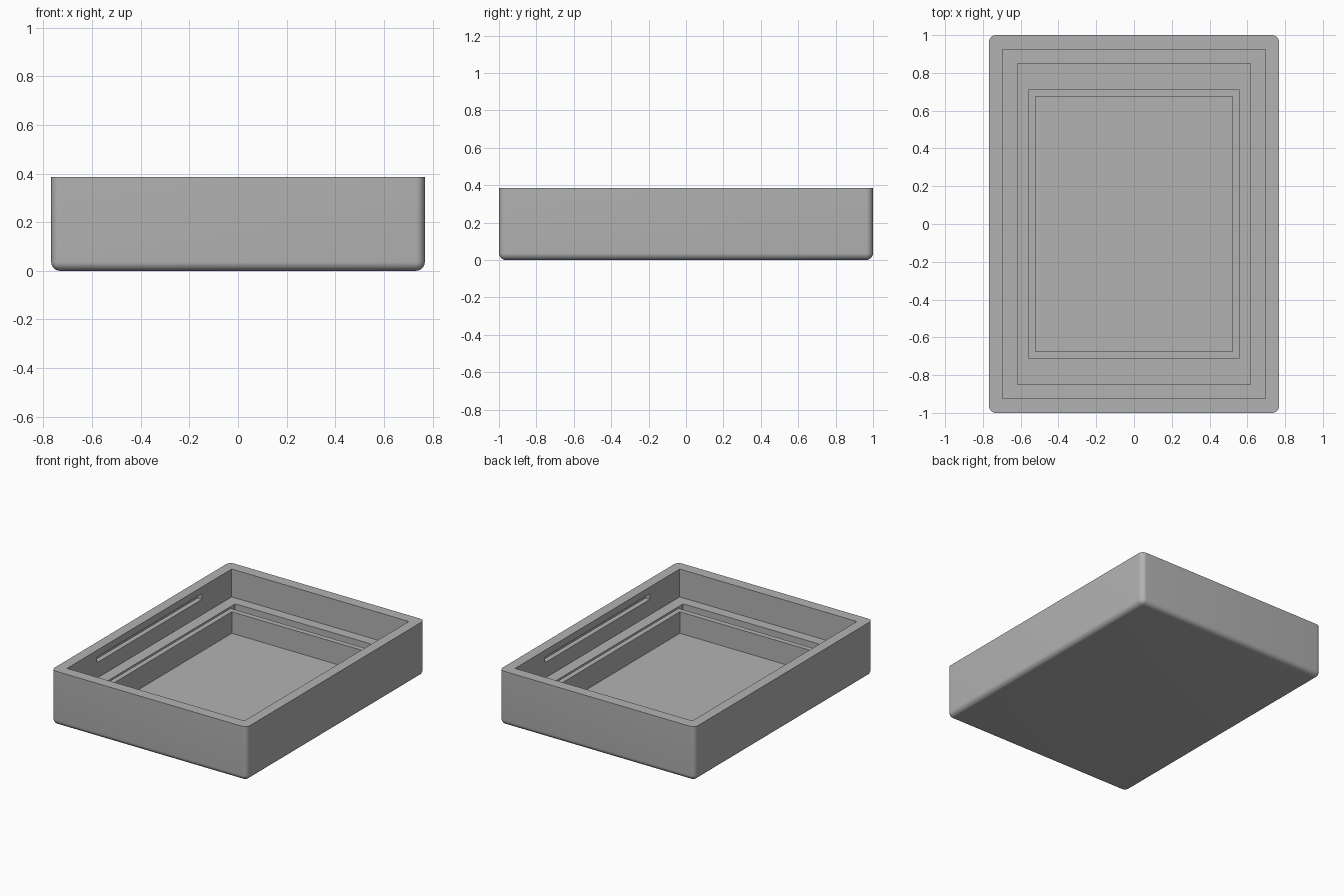
import bpy
import bmesh

cube = bpy.data.objects.get("Cube")
if cube:
    bpy.data.objects.remove(cube, do_unlink=True)

HX, HY, TOP = 0.768, 1.0, 0.385
FLOOR, SHELF, LIP = 0.07, 0.187, 0.223

grey = bpy.data.materials.new("plain grey")
grey.use_nodes = True
colour = (0.45, 0.45, 0.45, 1)
grey.diffuse_color = colour
grey.node_tree.nodes["Principled BSDF"].inputs["Base Color"].default_value = colour


def box(name, hx, hy, z0, z1, x=0, rounded=0):
    """Box with half sizes hx, hy; optionally rounds all but the top edges."""
    bm = bmesh.new()
    bmesh.ops.create_cube(bm, size=2)
    for v in bm.verts:
        v.co = (x + v.co.x * hx, v.co.y * hy, z1 if v.co.z > 0 else z0)
    if rounded:
        edges = [e for e in bm.edges if min(v.co.z for v in e.verts) < z1 - 0.001]
        bmesh.ops.bevel(bm, geom=edges, offset=rounded, segments=8,
                        profile=0.5, affect='EDGES')
    mesh = bpy.data.meshes.new(name)
    bm.to_mesh(mesh)
    bm.free()
    mesh.materials.append(grey)
    obj = bpy.data.objects.new(name, mesh)
    bpy.context.collection.objects.link(obj)
    return obj


def cut(obj, cutter):
    """Subtract the cutter and remove it."""
    bpy.ops.object.select_all(action='DESELECT')
    bpy.context.view_layer.objects.active = obj
    obj.select_set(True)
    mod = obj.modifiers.new("cut", 'BOOLEAN')
    mod.operation, mod.solver, mod.object = 'DIFFERENCE', 'EXACT', cutter
    bpy.ops.object.modifier_apply(modifier=mod.name)
    bpy.data.objects.remove(cutter, do_unlink=True)


# Outer case with rounded sides and base, hollowed with a stepped shelf
case = box("case", HX, HY, 0, TOP, rounded=0.037)
cut(case, box("upper_cavity", 0.696, 0.923, SHELF, TOP + 0.1))
cut(case, box("lower_cavity", 0.617, 0.85, FLOOR, TOP + 0.1))

# Long grooves inside both side walls
for side in (-1, 1):
    cut(case, box("groove", 0.035, 0.59, 0.297, 0.337, x=side * 0.696))

# Thin upright wall around the inner compartment
inner_wall = box("inner_wall", 0.558, 0.713, FLOOR - 0.01, LIP)
cut(inner_wall, box("compartment", 0.521, 0.675, 0, TOP))
# The compartment floor stays open to the case floor

bpy.ops.object.select_all(action='DESELECT')
case.select_set(True)
bpy.context.view_layer.objects.active = case
bpy.ops.object.shade_smooth_by_angle(angle=0.52)
